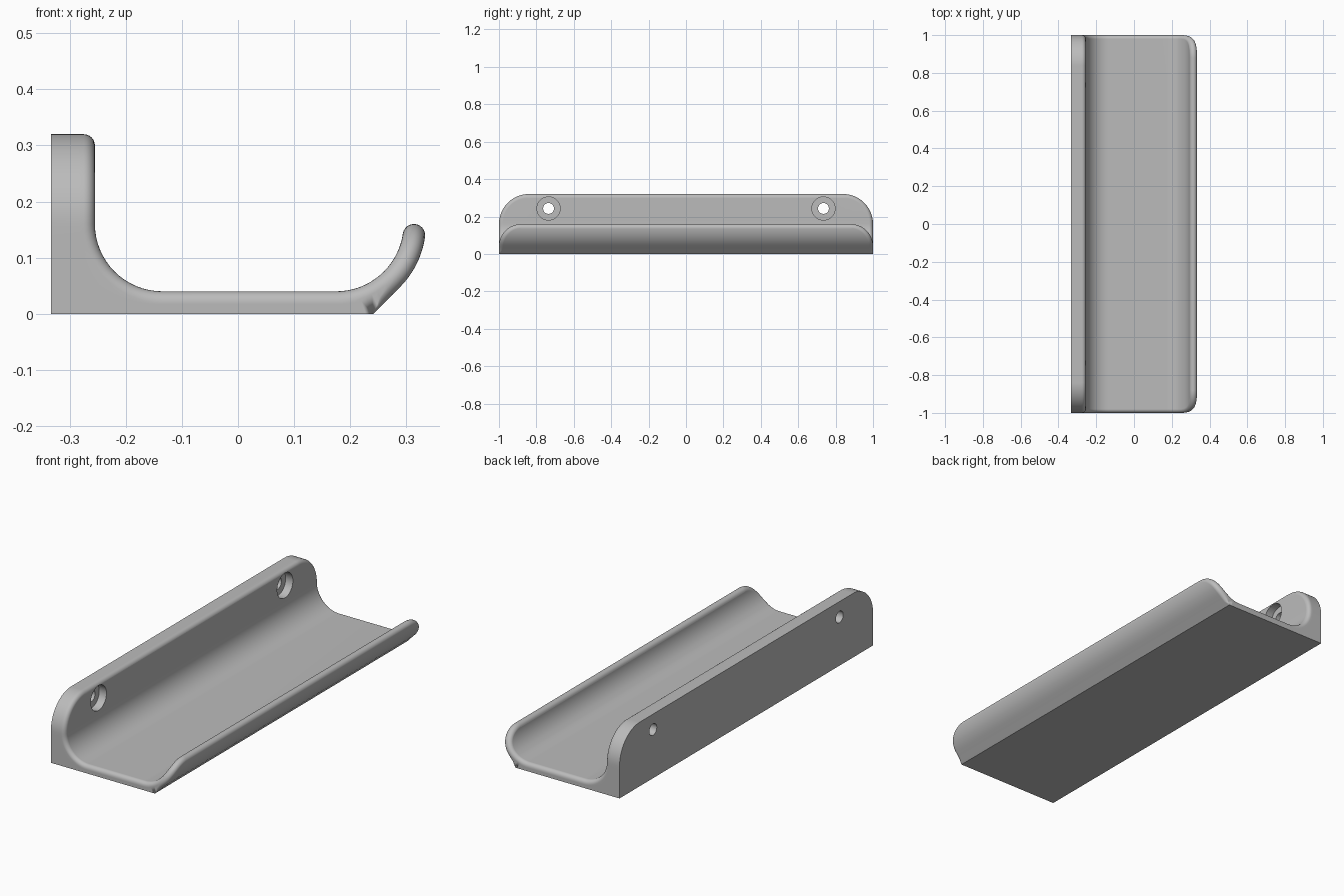
import bpy, bmesh
from math import sin, cos, acos, pi, radians, hypot

if "Cube" in bpy.data.objects:
    bpy.data.objects.remove(bpy.data.objects["Cube"])

BACK, FRONT, TOP = -0.333, -0.255, 0.32   # wall plate
R, MID, FIL = 0.12, 0.14, 0.02            # inner bend, lip mid-line, edge rounding
CZ, C1, C2 = 0.16, -0.135, 0.175          # bend centres
TIP = acos(0.02 / MID)                    # bend angle where the lip ends
U1 = TOP - CZ                             # path lengths down the inside surface
U2 = U1 + R * pi / 2
U3 = U2 + C2 - C1
STEPS = 7


def surface(u, depth):
    """Point (x, z) at path length u, sunk into the material by depth."""
    r = R + depth
    if u < U1:
        return FRONT - depth, TOP - u
    if u < U2:
        a = (u - U1) / R
        return C1 - r * cos(a), CZ - r * sin(a)
    if u < U3:
        return C1 + u - U2, CZ - r
    a = min((u - U3) / MID, TIP)
    extra = u - U3 - a * MID
    return C2 + r * sin(a) + extra * cos(a), CZ - r * cos(a) + extra * sin(a)


def lip_path(z):
    if z < MID:
        return U3 + MID * acos((CZ - z) / MID)
    return U3 + MID * TIP + z - MID


# Outline of one half, as (path length, y): plate corner, bends, lip corner
N = 16
half = []
for i in range(N + 1):
    t = pi / 2 * (1 - i / N)
    half.append((U1 - CZ * sin(t), 1 - CZ + CZ * cos(t)))
half += [(U1 + (U2 - U1) * i / N, 1) for i in range(1, N + 1)]
half += [(U3 + MID * radians(4.5 * i), 1) for i in range(7)]
for i in range(N + 1):
    t = pi / 2 * i / N
    half.append((lip_path(0.04 + R * sin(t)), 1 - R + R * cos(t)))
H = len(half)
outline = half + [(u, -y) for u, y in reversed(half)]
T = len(outline)


def inset(k, d):
    (u0, y0), (u1, y1) = outline[k - 1], outline[(k + 1) % T]
    du, dy = u1 - u0, y1 - y0
    s = d / hypot(du, dy)
    return outline[k][0] + dy * s, outline[k][1] - du * s


def inner_point(k, j):
    t = pi / 2 * j / (STEPS - 1)
    u, y = inset(k, FIL * (1 - sin(t)))
    x, z = surface(u, FIL * (1 - cos(t)))
    return x, y, z


def outer_point(k, j):
    u, y = outline[k]
    t = pi / 2 * j / STEPS
    if u >= U3 - 1e-6:
        # Lip: flat base, then a slanted foot, then the rounded back of the bend
        a, corner = (u - U3) / MID, pi / 8
        if a <= corner:
            depth, g = CZ / cos(a) - R, 0
        else:
            depth = CZ / cos(max(0, pi / 4 - a)) - R
            g = FIL * min(1, (a - corner) / radians(10))
        ui, yi = inset(k, g * (1 - cos(t)))
        far = depth - g + g * sin(t)
        if g == 0:
            far = FIL + (depth - FIL) * j / STEPS
        x, z = surface(max(ui, U3), far)
        return x, yi, z
    # Plate and inner bend: straight walls running to the back and the base
    x, z = surface(u, FIL)
    ex, ez = BACK, z
    if u > U1:
        f = (u - U1) / (U2 - U1) * 2
        ex = BACK + (C1 - BACK) * max(0, f - 1)
        ez = CZ * max(0, 1 - f)
    w = j / STEPS
    return x + (ex - x) * w, y, z + (ez - z) * w


# Tray body: concentric rings, closed across the inside and the outside
bm = bmesh.new()
rings = [[bm.verts.new(inner_point(k, j)) for k in range(T)] for j in range(STEPS)]
rings += [[bm.verts.new(outer_point(k, j)) for k in range(T)] for j in range(1, STEPS + 1)]
for a, b in zip(rings, rings[1:]):
    for k in range(T):
        n = (k + 1) % T
        bm.faces.new((a[k], a[n], b[n], b[k]))
for ring in (rings[0], rings[-1]):
    for k in range(H - 1):
        bm.faces.new((ring[k], ring[k + 1], ring[T - 2 - k], ring[T - 1 - k]))
bmesh.ops.remove_doubles(bm, verts=bm.verts, dist=1e-5)
bmesh.ops.recalc_face_normals(bm, faces=bm.faces)


def make_object(name, bm):
    mesh = bpy.data.meshes.new(name)
    bm.to_mesh(mesh)
    bm.free()
    ob = bpy.data.objects.new(name, mesh)
    bpy.context.collection.objects.link(ob)
    return ob


tray = make_object("wall_tray", bm)

grey = bpy.data.materials.new("plain grey")
grey.use_nodes = True
colour = (0.5, 0.5, 0.5, 1)
grey.diffuse_color = colour
grey.node_tree.nodes["Principled BSDF"].inputs["Base Color"].default_value = colour
tray.data.materials.append(grey)

# Stepped screw holes
STEP_X = -0.295
profile = [(-0.4, 0.029), (STEP_X, 0.029), (STEP_X, 0.062), (-0.2, 0.062)]
cut = bmesh.new()
SIDES = 40
for side in (-1, 1):
    loops = [[cut.verts.new((x, side * 0.735 + r * cos(2 * pi * i / SIDES),
                             0.243 + r * sin(2 * pi * i / SIDES)))
              for i in range(SIDES)] for x, r in profile]
    for a, b in zip(loops, loops[1:]):
        for i in range(SIDES):
            n = (i + 1) % SIDES
            cut.faces.new((a[i], a[n], b[n], b[i]))
    cut.faces.new(loops[0])
    cut.faces.new(loops[-1])
bmesh.ops.recalc_face_normals(cut, faces=cut.faces)
cutter = make_object("screw_hole_cutter", cut)
cutter.hide_render = True

bpy.ops.object.select_all(action='DESELECT')
bpy.context.view_layer.objects.active = tray
tray.select_set(True)
mod = tray.modifiers.new("screw_holes", 'BOOLEAN')
mod.operation = 'DIFFERENCE'
mod.solver = 'EXACT'
mod.object = cutter
bpy.ops.object.modifier_apply(modifier=mod.name)
bpy.data.objects.remove(cutter)

bpy.ops.object.shade_smooth_by_angle(angle=radians(30))
weighted = tray.modifiers.new("even_shading", 'WEIGHTED_NORMAL')
weighted.keep_sharp = True
